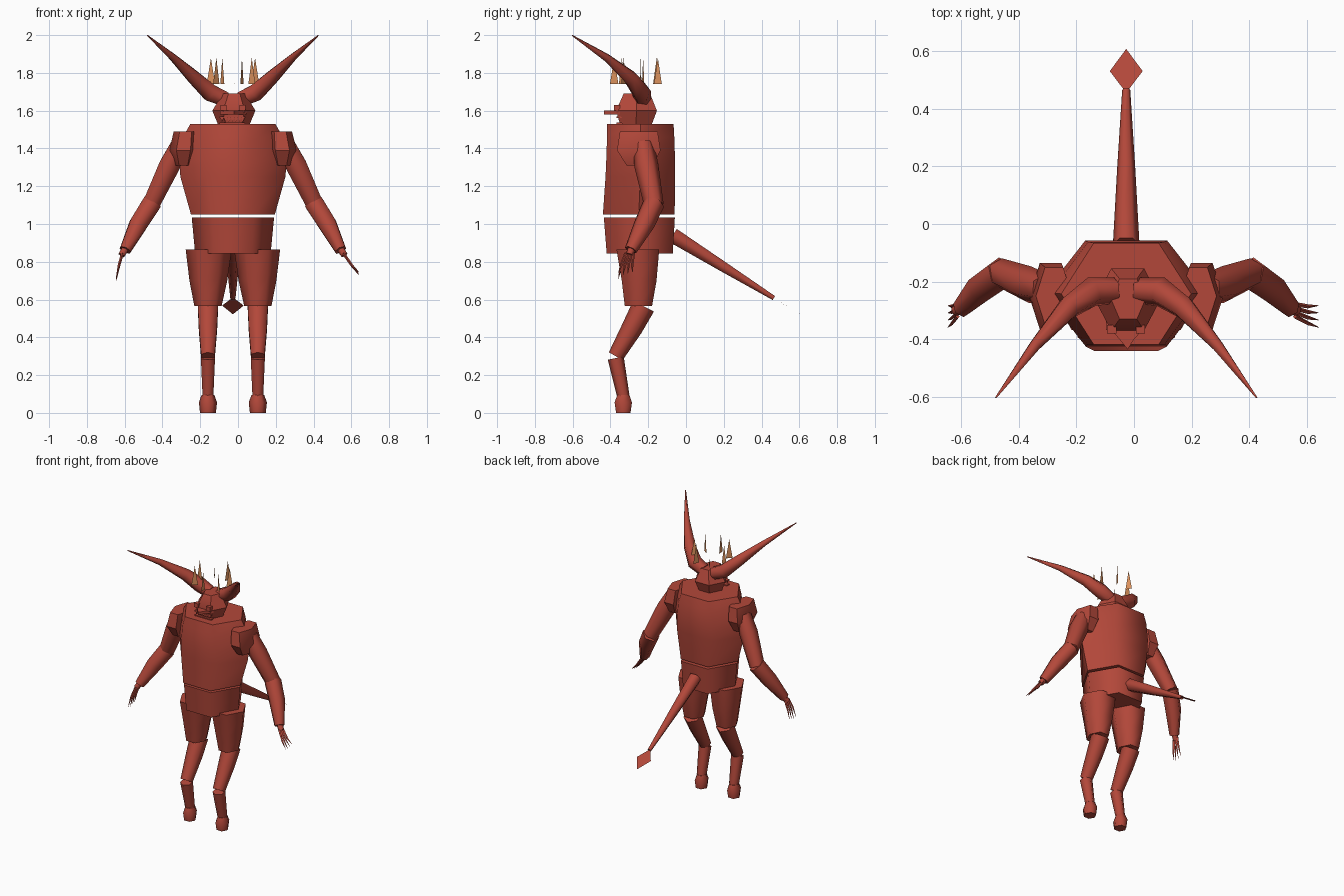
import bpy, bmesh, math
from mathutils import Vector

if "Cube" in bpy.data.objects:
    bpy.data.objects.remove(bpy.data.objects["Cube"])

CX = -0.027  # symmetry plane of the figure


def material(name, rgb):
    m = bpy.data.materials.new(name)
    m.diffuse_color = (*rgb, 1)
    m.use_nodes = True
    m.node_tree.nodes["Principled BSDF"].inputs["Base Color"].default_value = m.diffuse_color
    return m


RED = material("brick_red", (0.45, 0.064, 0.042))
GOLD = material("copper_gold", (0.72, 0.29, 0.11))


def finish(name, bm, mat, angle=62):
    bmesh.ops.recalc_face_normals(bm, faces=bm.faces)
    me = bpy.data.meshes.new(name)
    bm.to_mesh(me)
    bm.free()
    me.materials.append(mat)
    ob = bpy.data.objects.new(name, me)
    bpy.context.collection.objects.link(ob)
    bpy.ops.object.select_all(action='DESELECT')
    bpy.context.view_layer.objects.active = ob
    ob.select_set(True)
    bpy.ops.object.shade_smooth_by_angle(angle=math.radians(angle))
    return ob


def skin(name, rings, mat, angle=62):
    """Join rings of points into a closed, capped body."""
    bm = bmesh.new()
    vs = [[bm.verts.new(p) for p in ring] for ring in rings]
    n = len(vs[0])
    for a, b in zip(vs, vs[1:]):
        for i in range(n):
            j = (i + 1) % n
            bm.faces.new((a[i], a[j], b[j], b[i]))
    bm.faces.new(vs[0])
    bm.faces.new(vs[-1])
    return finish(name, bm, mat, angle)


def loft(name, levels, sides=6, mat=RED, angle=62):
    """Levels are (x, y, z, half width, half depth) of flat rings."""
    top = max(math.sin(math.tau * i / sides) for i in range(sides))
    rings = [[(x + rx * math.cos(math.tau * i / sides),
               y + ry / top * math.sin(math.tau * i / sides), z)
              for i in range(sides)] for x, y, z, rx, ry in levels]
    return skin(name, rings, mat, angle)


def tube(name, stations, sides=6, mat=RED):
    """Stations are (x, y, z, radius) along a path."""
    pts = [Vector(s[:3]) for s in stations]
    rings = []
    for k, p in enumerate(pts):
        d = (pts[min(k + 1, len(pts) - 1)] - pts[max(k - 1, 0)]).normalized()
        u = Vector((0, 1, 0)) if abs(d.y) < 0.8 else Vector((1, 0, 0))
        u = (u - d * u.dot(d)).normalized()
        v = d.cross(u)
        r = stations[k][3]
        rings.append([p + r * (u * math.cos(math.tau * i / sides)
                               + v * math.sin(math.tau * i / sides))
                      for i in range(sides)])
    return skin(name, rings, mat)


def sheet(name, polys, mat):
    """Thin flat plates."""
    bm = bmesh.new()
    for poly in polys:
        bm.faces.new([bm.verts.new(p) for p in poly])
    return finish(name, bm, mat)


def box(name, x, y, z, sx, sy, sz):
    bm = bmesh.new()
    bmesh.ops.create_cube(bm, size=1)
    for v in bm.verts:
        v.co = Vector((x + v.co.x * sx, y + v.co.y * sy, z + v.co.z * sz))
    return finish(name, bm, RED, 30)


# Torso, pelvis and head
loft("torso", [(CX, -0.25, 1.05, 0.222, 0.19), (CX, -0.242, 1.25, 0.278, 0.184),
               (CX, -0.24, 1.34, 0.285, 0.182), (CX, -0.24, 1.46, 0.265, 0.178),
               (CX, -0.242, 1.53, 0.225, 0.176)])
loft("pelvis", [(CX, -0.245, 0.845, 0.2, 0.175), (CX, -0.247, 1.035, 0.218, 0.188)])
loft("head", [(-0.022, -0.265, 1.53, 0.085, 0.085), (-0.022, -0.262, 1.6, 0.114, 0.108),
              (-0.02, -0.26, 1.69, 0.06, 0.07)], angle=40)

# Face
snout = [(-0.095, -0.35), (0.045, -0.35), (0.0, -0.40), (-0.022, -0.435),
         (-0.05, -0.40)]
skin("snout", [[(x, y, z) for x, y in snout] for z in (1.58, 1.6)], RED, 30)
for side in (-1, 1):
    box("eye", -0.027 + side * 0.05, -0.365, 1.615, 0.032, 0.03, 0.03)
for z in (1.533, 1.566):
    box("lip", -0.03, -0.352, z, 0.135, 0.03, 0.008)
sheet("teeth", [[(x - 0.009, -0.362, 1.562), (x + 0.009, -0.362, 1.562),
                 (x, -0.362, 1.54)] for x in [-0.085 + 0.0185 * i for i in range(7)]], RED)

# Crown of flat radial spikes
spikes = []
for k in range(7):
    a = math.radians(16 + 360 * k / 7)
    c, s = math.cos(a), math.sin(a)
    spikes.append([(-0.025 + r * c, -0.26 + r * s, z)
                   for r, z in ((0.098, 1.74), (0.143, 1.74), (0.12, 1.88))])
sheet("crown_spikes", spikes, GOLD)

for s in (-1, 1):
    def X(d):
        return CX + s * d

    # Horn
    tube("horn", [(X(0.04), -0.23, 1.66, 0.045), (X(0.12), -0.235, 1.695, 0.052),
                  (X(0.20), -0.29, 1.77, 0.042), (X(0.315), -0.42, 1.88, 0.022),
                  (X(0.452), -0.602, 1.998, 0.003)])
    # Shoulder guard
    loft("shoulder", [(X(0.262), -0.245, 1.31, 0.045, 0.07),
                      (X(0.262), -0.25, 1.39, 0.075, 0.115),
                      (X(0.25), -0.25, 1.49, 0.063, 0.10)], angle=35)
    # Arm
    tube("upper_arm", [(X(0.28), -0.225, 1.42, 0.055), (X(0.335), -0.21, 1.31, 0.064),
                       (X(0.435), -0.17, 1.10, 0.052)])
    tube("forearm", [(X(0.43), -0.17, 1.11, 0.058), (X(0.50), -0.22, 1.0, 0.055),
                     (X(0.57), -0.292, 0.862, 0.034)])
    # Hand and claws
    tx, tz = (0.618, 0.70) if s < 0 else (0.667, 0.73)
    tube("hand", [(X(0.565), -0.285, 0.875, 0.022), (X(0.59), -0.30, 0.835, 0.02)])
    for i in range(4):
        y = -0.32 + 0.014 * i
        yt = -0.358 + 0.025 * i
        tube("claw", [(X(0.585), y, 0.845, 0.008),
                      (X(0.585 + (tx - 0.585) * 0.55), (y + yt) / 2 - 0.005, 0.78, 0.007),
                      (X(tx), yt, tz + 0.008 * abs(i - 1), 0.001)], 4)

    # Leg
    loft("thigh", [(X(0.132), -0.252, 0.565, 0.072, 0.072),
                   (X(0.13), -0.248, 0.70, 0.10, 0.092),
                   (X(0.128), -0.255, 0.865, 0.122, 0.113)])
    tube("upper_shin", [(X(0.132), -0.225, 0.565, 0.062), (X(0.132), -0.285, 0.45, 0.056),
                        (X(0.132), -0.372, 0.3, 0.042)])
    tube("lower_shin", [(X(0.132), -0.372, 0.29, 0.043), (X(0.132), -0.332, 0.09, 0.033)])
    loft("hoof", [(X(0.132), -0.332, 0.0, 0.042, 0.038), (X(0.132), -0.332, 0.055, 0.048, 0.046),
                  (X(0.132), -0.332, 0.095, 0.034, 0.032)])

# Tail with flat diamond tip
tube("tail", [(CX, -0.07, 0.94, 0.046), (CX, 0.2, 0.772, 0.031), (CX, 0.465, 0.608, 0.014)])
sheet("tail_tip", [[(CX, 0.455, 0.612), (CX + 0.057, 0.53, 0.568),
                    (CX, 0.607, 0.522), (CX - 0.057, 0.53, 0.568)]], RED)
